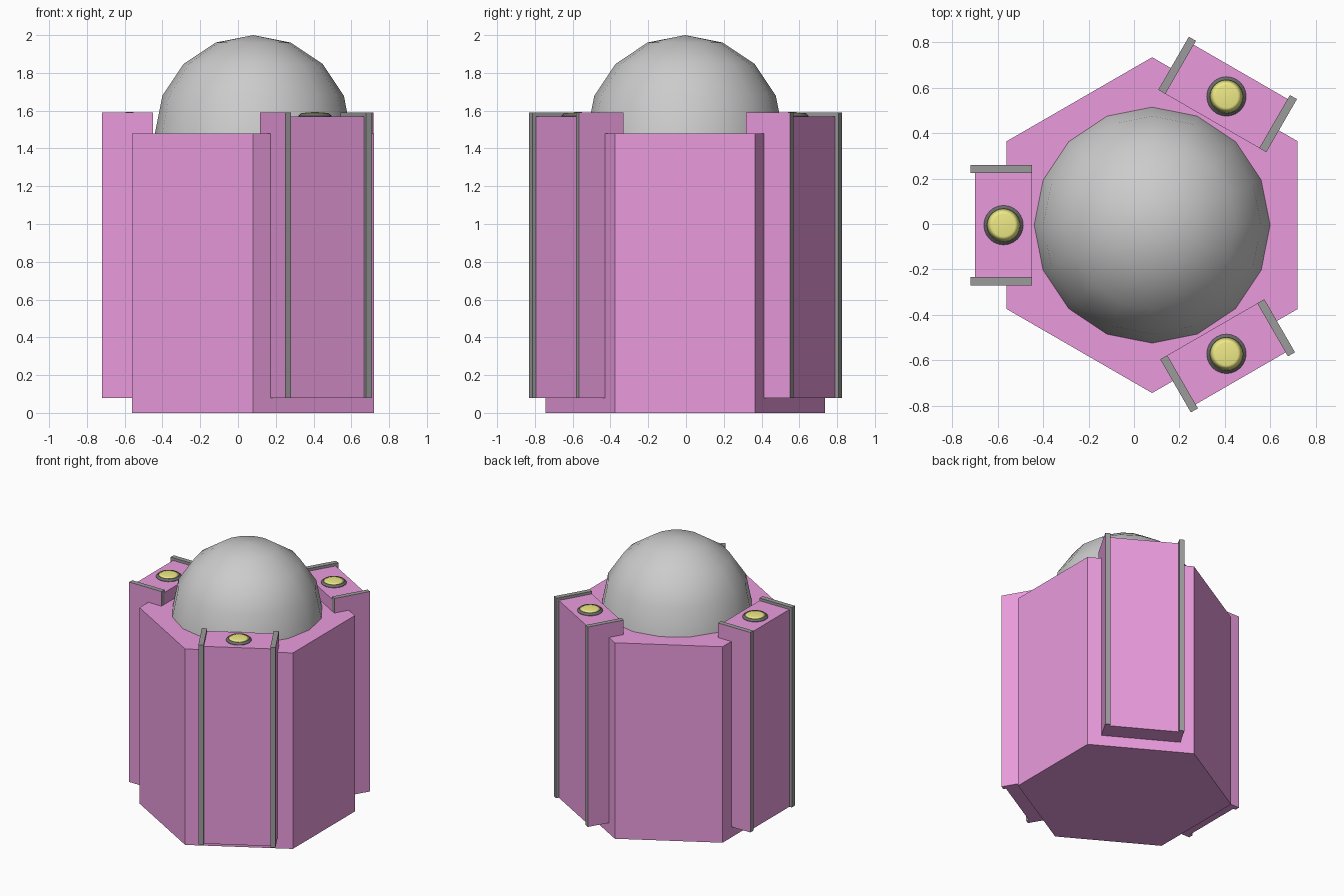
import bpy, bmesh, math
from mathutils import Matrix

if "Cube" in bpy.data.objects:
    bpy.data.objects.remove(bpy.data.objects["Cube"])

CX, CY = 0.08, -0.005


def material(name, rgb):
    m = bpy.data.materials.new(name)
    m.diffuse_color = (*rgb, 1)
    m.use_nodes = True
    m.node_tree.nodes["Principled BSDF"].inputs["Base Color"].default_value = m.diffuse_color
    return m


MAGENTA = material("magenta", (0.82, 0.33, 0.72))
DARK = material("dark_trim", (0.33, 0.33, 0.33))
BLACK = material("black_rim", (0.15, 0.15, 0.15))
YELLOW = material("yellow", (0.86, 0.82, 0.24))


def finish(name, bm, mats=(), matrix=Matrix.Translation((CX, CY, 0)), smooth=False):
    bmesh.ops.recalc_face_normals(bm, faces=bm.faces)
    me = bpy.data.meshes.new(name)
    for f in bm.faces:
        f.smooth = smooth
    bm.to_mesh(me)
    bm.free()
    for m in mats:
        me.materials.append(m)
    ob = bpy.data.objects.new(name, me)
    ob.matrix_world = matrix
    bpy.context.collection.objects.link(ob)
    return ob


def box_bm(x0, x1, y0, y1, z0, z1):
    bm = bmesh.new()
    bmesh.ops.create_cube(bm, size=1)
    for v in bm.verts:
        v.co.x = x0 if v.co.x < 0 else x1
        v.co.y = y0 if v.co.y < 0 else y1
        v.co.z = z0 if v.co.z < 0 else z1
    return bm


def lathe_bm(profile, sides, phase=0.0):
    # rings of (radius, z), capped at both ends
    bm = bmesh.new()
    rings = []
    for r, z in profile:
        rings.append([bm.verts.new((r * math.cos(phase + 2 * math.pi * i / sides),
                                    r * math.sin(phase + 2 * math.pi * i / sides), z))
                      for i in range(sides)])
    for a, b in zip(rings, rings[1:]):
        for i in range(sides):
            j = (i + 1) % sides
            bm.faces.new((a[i], a[j], b[j], b[i]))
    bm.faces.new(rings[0])
    bm.faces.new(rings[-1])
    return bm


# hexagonal body
finish("hex_body", lathe_bm([(0.74, 0), (0.74, 1.48)], 6, math.pi / 2), [MAGENTA])

# dome: upper half of a sphere
bm = bmesh.new()
bmesh.ops.create_uvsphere(bm, u_segments=16, v_segments=8, radius=0.52)
bmesh.ops.delete(bm, geom=[v for v in bm.verts if v.co.z < -0.01], context='VERTS')
finish("dome", bm, (), Matrix.Translation((CX, CY, 1.48)), smooth=True)

# three side pods, each a block with two trim plates and a button
for name, angle, half in (("left", 180, 0.265), ("back", 60, 0.275), ("front", -60, 0.265)):
    place = Matrix.Translation((CX, CY, 0)) @ Matrix.Rotation(math.radians(angle), 4, 'Z')
    inner = half - 0.036
    finish(name + "_pod", box_bm(0.53, 0.78, -inner, inner, 0.08, 1.57), [MAGENTA], place)

    # trim plates: dark edges, magenta outer and bottom faces
    for side in (-1, 1):
        y0, y1 = sorted((side * inner, side * half))
        bm = box_bm(0.53, 0.80, y0, y1, 0.08, 1.59)
        bm.normal_update()
        for f in bm.faces:
            if f.normal.y * side > 0.9 or f.normal.z < -0.9:
                f.material_index = 1
        finish(f"{name}_trim_{'a' if side < 0 else 'b'}", bm, [DARK, MAGENTA], place)

    # button: dark rim and shallow yellow cap
    at = place @ Matrix.Translation((0.655, 0, 1.57))
    finish(name + "_button_rim", lathe_bm([(0.087, -0.01), (0.087, 0.003), (0.073, 0.016)], 24),
           [BLACK], at)
    R = 0.25
    cap = [(R * math.sin(a), 0.017 + R * (math.cos(a) - 0.957))
           for a in (0.295, 0.2, 0.1, 0.01)]
    cap = [(r, max(z, 0.0165) if i == 0 else z + 0.0) for i, (r, z) in enumerate(cap)]
    scale = 0.006 / (cap[-1][1] - cap[0][1])
    cap = [(r, 0.0162 + (z - cap[0][1]) * scale) for r, z in cap]
    finish(name + "_button_cap", lathe_bm(cap, 24), [YELLOW], at, smooth=True)
